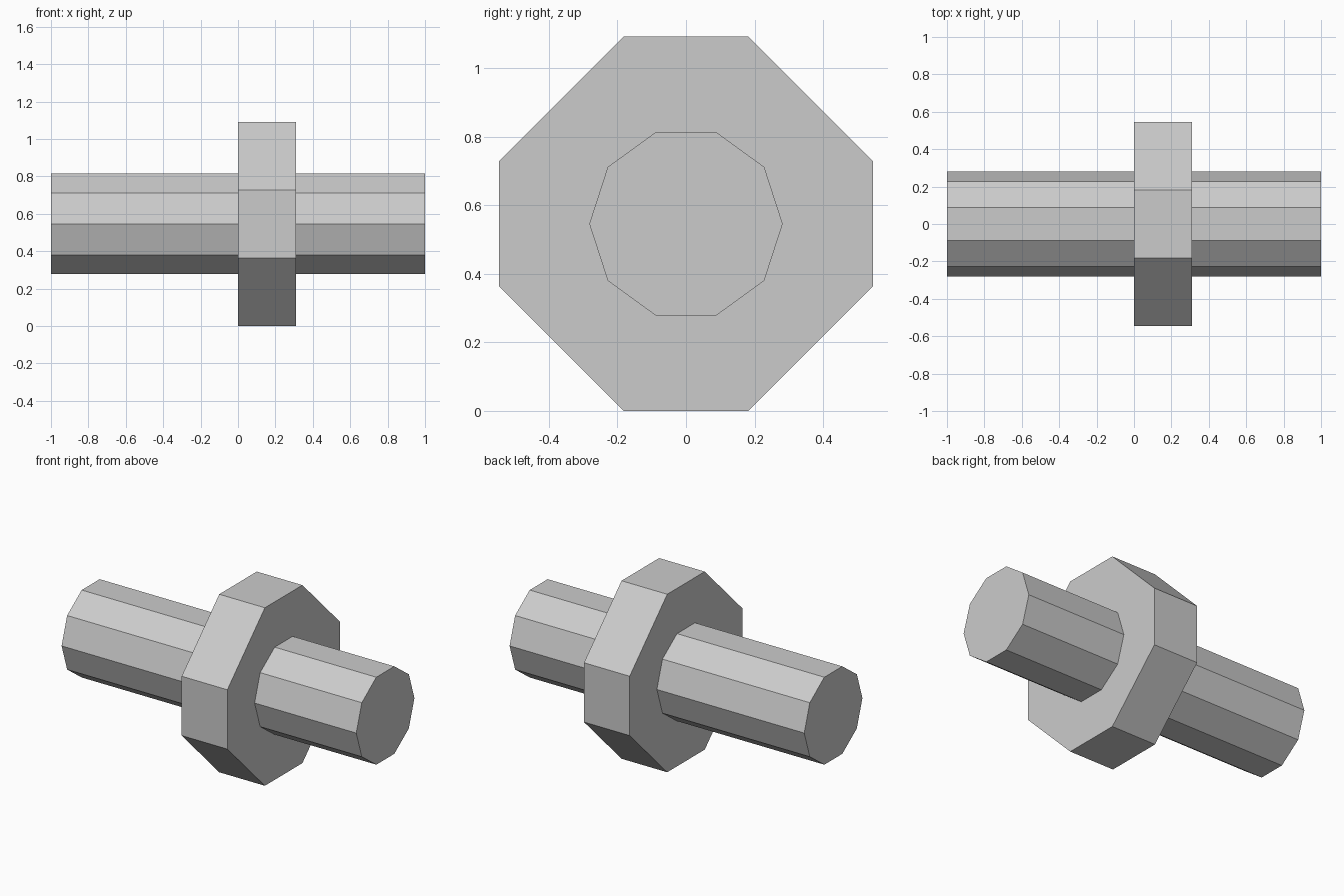
import bpy, bmesh
from math import cos, sin, pi

if "Cube" in bpy.data.objects:
    bpy.data.objects.remove(bpy.data.objects["Cube"])

CENTRE_Z = 0.546


def prism_along_x(name, profile, x0, x1):
    """Extrude a (y, z) profile around the axle line from x0 to x1."""
    bm = bmesh.new()
    face = bm.faces.new([bm.verts.new((x0, y, CENTRE_Z + z)) for y, z in profile])
    ext = bmesh.ops.extrude_face_region(bm, geom=[face], use_keep_orig=True)
    moved = [v for v in ext["geom"] if isinstance(v, bmesh.types.BMVert)]
    bmesh.ops.translate(bm, verts=moved, vec=(x1 - x0, 0, 0))
    bmesh.ops.recalc_face_normals(bm, faces=bm.faces)
    mesh = bpy.data.meshes.new(name)
    bm.to_mesh(mesh)
    bm.free()
    obj = bpy.data.objects.new(name, mesh)
    bpy.context.collection.objects.link(obj)
    return obj


# Ten-sided shaft running the full length
R = 0.282
decagon = [(R * cos(i * pi / 5), R * sin(i * pi / 5)) for i in range(10)]
prism_along_x("shaft", decagon, -1.0, 1.0)

# Collar: square with its corners cut off, set to one side of the middle
H, F = 0.546, 0.182
octagon = [(H, -F), (H, F), (F, H), (-F, H), (-H, F), (-H, -F), (-F, -H), (F, -H)]
prism_along_x("collar", octagon, 0.0, 0.31)
